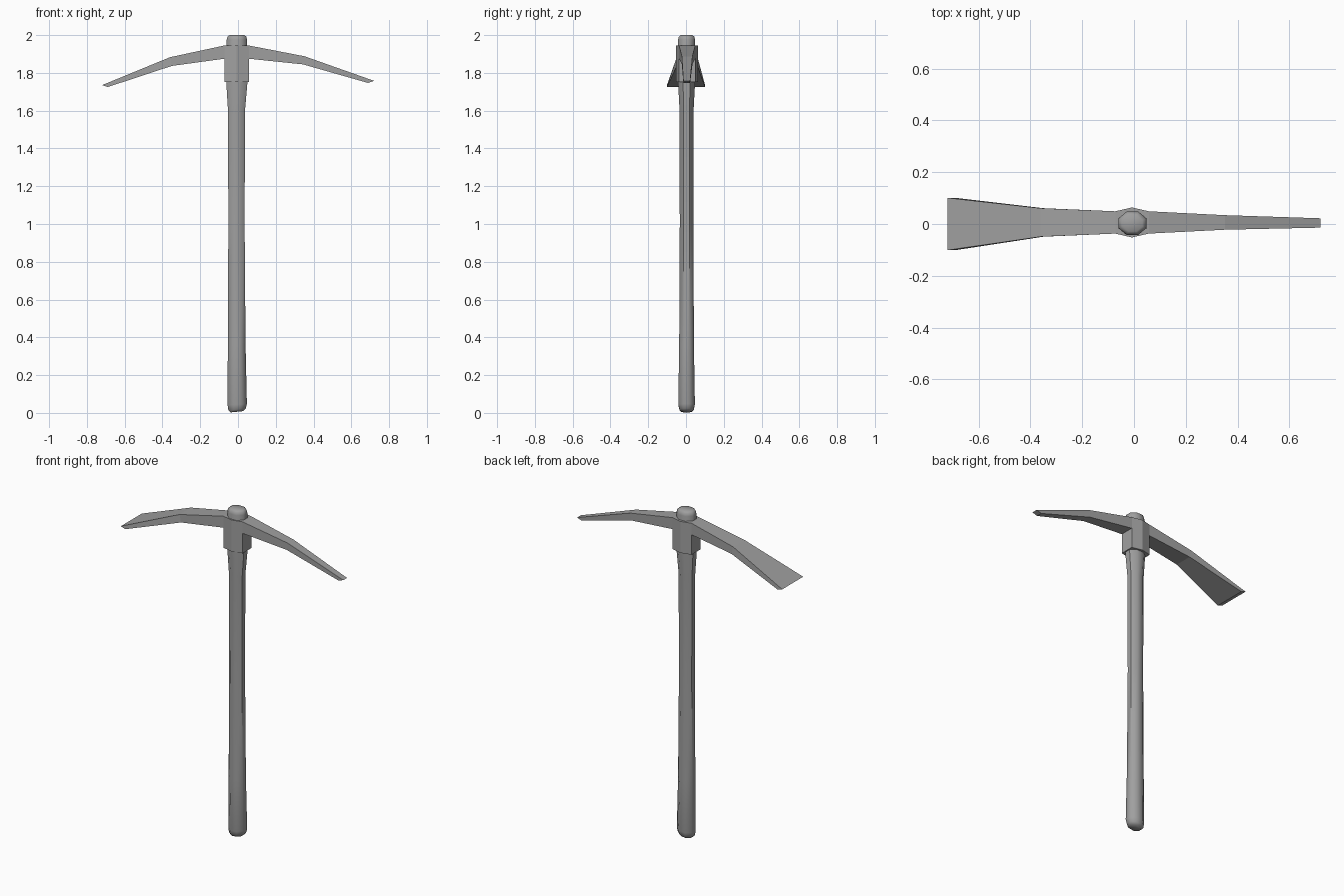
import bpy, bmesh, math

old = bpy.data.objects.get("Cube")
if old:
    bpy.data.objects.remove(old, do_unlink=True)

grey = bpy.data.materials.new("plain grey")
grey.use_nodes = True
GREY = (0.35, 0.35, 0.35, 1)
grey.diffuse_color = GREY
grey.node_tree.nodes["Principled BSDF"].inputs["Base Color"].default_value = GREY


def finish(bm, name, smooth_angle=None):
    bmesh.ops.recalc_face_normals(bm, faces=bm.faces[:])
    mesh = bpy.data.meshes.new(name)
    bm.to_mesh(mesh)
    bm.free()
    mesh.materials.append(grey)
    obj = bpy.data.objects.new(name, mesh)
    bpy.context.collection.objects.link(obj)
    if smooth_angle:
        bpy.ops.object.select_all(action="DESELECT")
        obj.select_set(True)
        bpy.context.view_layer.objects.active = obj
        bpy.ops.object.shade_smooth_by_angle(angle=math.radians(smooth_angle))
    return obj


def loft(bm, rings):
    """Skin a list of vertex rings and cap both ends."""
    for a, b in zip(rings, rings[1:]):
        for i in range(len(a)):
            j = (i + 1) % len(a)
            bm.faces.new((a[i], a[j], b[j], b[i]))
    bm.faces.new(rings[0])
    bm.faces.new(rings[-1])


# Handle: eight-sided shaft, swelling at the grip end and under the head
# Each row: height, centre x, half width in x, half width in y, tilt
SHAFT = [
    (0.006, -0.006, 0.034, 0.028, 0.10),
    (0.018, -0.005, 0.046, 0.038, 0.10),
    (0.045, -0.004, 0.051, 0.044, 0.06),
    (0.36, -0.007, 0.047, 0.039, 0),
    (1.0, -0.008, 0.043, 0.036, 0),
    (1.6, -0.008, 0.045, 0.037, 0),
    (1.75, -0.006, 0.056, 0.045, 0),
    (1.975, -0.006, 0.054, 0.045, 0),
    (1.992, -0.006, 0.050, 0.041, 0),
    (2.0, -0.006, 0.038, 0.031, 0),
]
bm = bmesh.new()
rings = []
for z, cx, rx, ry, tilt in SHAFT:
    ring = []
    for k in range(8):
        a = math.radians(45 * k + 22.5)
        x = rx * math.cos(a) / math.cos(math.pi / 8)
        y = ry * math.sin(a) / math.cos(math.pi / 8)
        ring.append(bm.verts.new((cx + x, 0.003 + y, max(0, z + tilt * x))))
    rings.append(ring)
loft(bm, rings)
finish(bm, "handle", 50)

# Head: six-sided collar whose upper end faces are drawn out into two arms
MID_Y = 0.006
LEFT, RIGHT, PEAK = -0.072, 0.057, -0.008
outline = [(RIGHT, -0.043), (RIGHT, 0.043), (PEAK, 0.058),
           (LEFT, 0.043), (LEFT, -0.043), (PEAK, -0.058)]
bm = bmesh.new()
loft(bm, [[bm.verts.new((x, MID_Y + y, z)) for x, y in outline]
          for z in (1.753, 1.875, 1.945)])
bm.normal_update()

# Each station: top (x, z), bottom (x, z), centre y, half width
ARMS = {
    RIGHT: [((0.352, 1.888), (0.345, 1.845), MID_Y, 0.028),
            ((0.72, 1.758), (0.688, 1.747), 0.004, 0.018)],
    LEFT: [((-0.36, 1.883), (-0.35, 1.837), MID_Y, 0.055),
           ((-0.72, 1.735), (-0.69, 1.725), 0.0, 0.101)],
}
for side, stations in ARMS.items():
    face = next(f for f in bm.faces
                if all(abs(v.co.x - side) < 1e-4 and v.co.z > 1.87 for v in f.verts))
    for top, bottom, cy, half in stations:
        centre = face.calc_center_median()
        face = bmesh.ops.extrude_discrete_faces(bm, faces=[face])["faces"][0]
        for v in face.verts:
            x, z = top if v.co.z > centre.z else bottom
            v.co = (x, cy + (half if v.co.y > centre.y else -half), z)
finish(bm, "pick_head")
